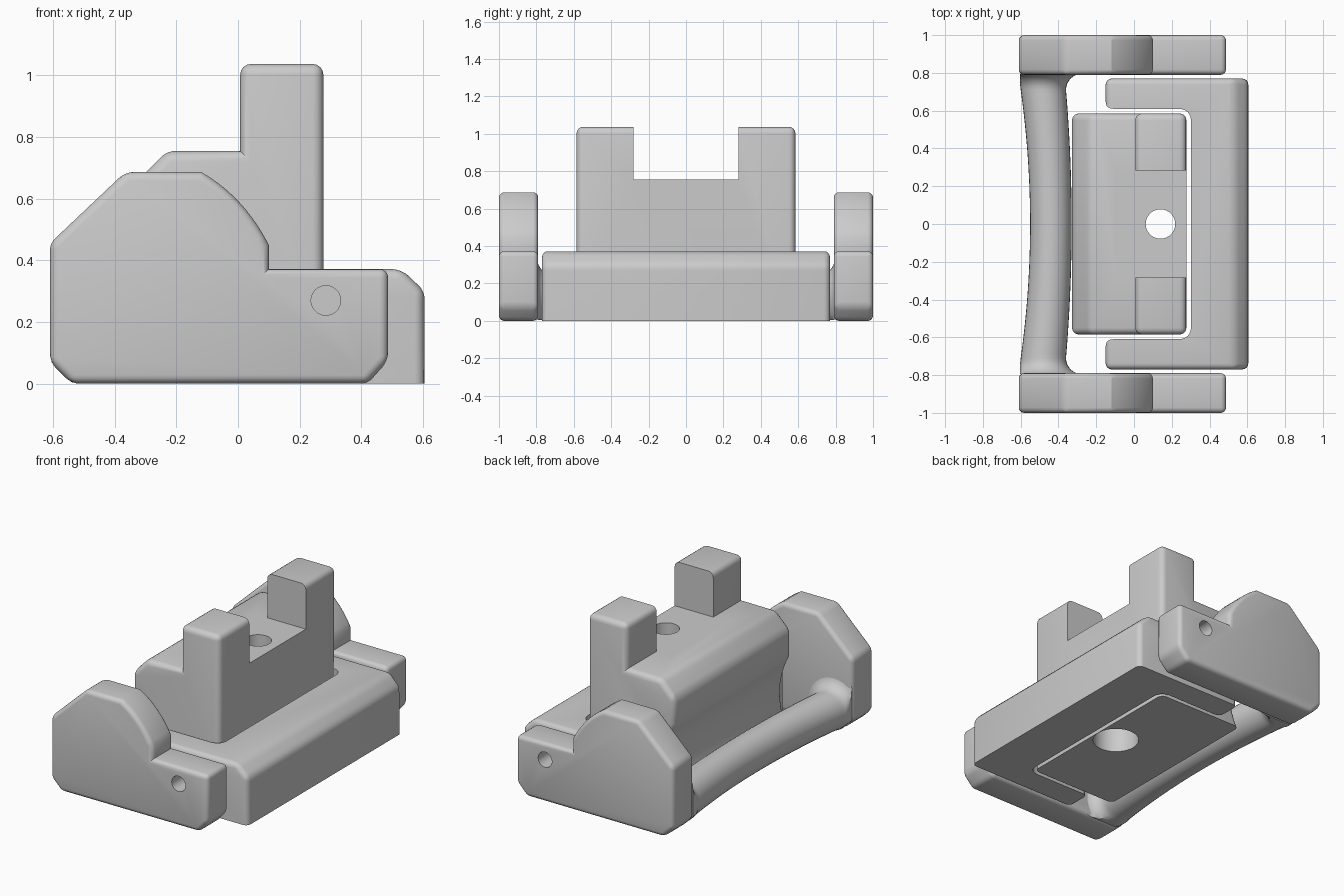
import bpy
import bmesh
import math
from mathutils import Matrix

cube = bpy.data.objects.get("Cube")
if cube:
    bpy.data.objects.remove(cube, do_unlink=True)

GREY = (0.6, 0.6, 0.6, 1.0)
grey = bpy.data.materials.new("plain grey")
grey.use_nodes = True
grey.diffuse_color = GREY
grey.node_tree.nodes["Principled BSDF"].inputs["Base Color"].default_value = GREY


def add_object(name, bm):
    bmesh.ops.recalc_face_normals(bm, faces=bm.faces)
    mesh = bpy.data.meshes.new(name)
    bm.to_mesh(mesh)
    bm.free()
    mesh.materials.append(grey)
    obj = bpy.data.objects.new(name, mesh)
    bpy.context.collection.objects.link(obj)
    return obj


def activate(obj):
    bpy.ops.object.select_all(action='DESELECT')
    obj.select_set(True)
    bpy.context.view_layer.objects.active = obj


def prism(name, profile, start, end, bevel=0.0, sharp_bottom=True, axis='Y'):
    """Extrude a profile along an axis, then round its convex edges."""
    bm = bmesh.new()
    place = (lambda a, b: (a, start, b)) if axis == 'Y' else (lambda a, b: (a, b, start))
    face = bm.faces.new([bm.verts.new(place(a, b)) for a, b in profile])
    moved = bmesh.ops.extrude_face_region(bm, geom=[face])["geom"]
    depth = end - start
    offset = (0, depth, 0) if axis == 'Y' else (0, 0, depth)
    bmesh.ops.translate(bm, vec=offset,
                        verts=[v for v in moved if isinstance(v, bmesh.types.BMVert)])
    bmesh.ops.recalc_face_normals(bm, faces=bm.faces)
    if bevel:
        edges = [e for e in bm.edges
                 if e.is_convex and e.calc_face_angle() > math.radians(35)
                 and not (sharp_bottom and all(v.co.z < 0.001 for v in e.verts))]
        bmesh.ops.bevel(bm, geom=edges, offset=bevel, offset_type='OFFSET',
                        segments=4, profile=0.5, affect='EDGES', clamp_overlap=False)
    return add_object(name, bm)


def cylinder(name, radius, depth, center, along_y=False):
    bm = bmesh.new()
    turn = Matrix.Rotation(math.pi / 2, 4, 'X') if along_y else Matrix()
    bmesh.ops.create_cone(bm, cap_ends=True, segments=40, radius1=radius, radius2=radius,
                          depth=depth, matrix=Matrix.Translation(center) @ turn)
    return add_object(name, bm)


def cut(obj, cutter):
    cutter.hide_render = True
    mod = obj.modifiers.new("cut", 'BOOLEAN')
    mod.operation = 'DIFFERENCE'
    mod.solver = 'EXACT'
    mod.object = cutter
    activate(obj)
    bpy.ops.object.modifier_apply(modifier=mod.name)
    bpy.data.objects.remove(cutter, do_unlink=True)


def bezier(p, c, q, steps=10):
    return [tuple((1 - t) ** 2 * a + 2 * t * (1 - t) * b + t * t * d
                  for a, b, d in zip(p, c, q))
            for t in (i / steps for i in range(steps + 1))]


def rect(x0, x1, z0, z1):
    return [(x0, z0), (x1, z0), (x1, z1), (x0, z1)]


parts = []

# Side plates of the lever, each with a pin hole
plate = [(-0.61, 0.07), (-0.54, 0), (0.42, 0), (0.487, 0.075), (0.487, 0.372), (0.10, 0.372)]
plate += bezier((0.10, 0.45), (0.02, 0.607), (-0.12, 0.687))
plate += [(-0.365, 0.687), (-0.61, 0.455)]
for side, word in ((-1, "right"), (1, "left")):
    y0, y1 = sorted((side * 0.79, side * 1.0))
    obj = prism(word + "_side_plate", plate, y0, y1, 0.028, sharp_bottom=False)
    cut(obj, cylinder("pin_cutter", 0.048, 0.4, (0.285, side * 0.9, 0.27), True))
    parts.append(obj)

# Bowed handle bar with flared ends
bm = bmesh.new()
rings = []
mid, flare_start, flare_r = 32, 0.71, 0.085
ys = [flare_start * i / mid for i in range(mid + 1)]
ys += [flare_start + flare_r * math.sin(math.pi / 2 * i / 8) for i in range(1, 9)]
ys = [-y for y in reversed(ys[1:])] + ys
for y in ys:
    bow = min(1, abs(y) / flare_start) ** 2
    cx, half = -0.44 - 0.04 * bow, 0.11 + 0.01 * bow
    d = max(0, abs(y) - flare_start)
    flare = flare_r - math.sqrt(max(0, flare_r ** 2 - d * d))
    ring = []
    for k in range(32):
        a = math.tau * k / 32
        x = max(-0.604, cx + (half + flare) * math.cos(a))
        z = max(0.004, 0.125 + (0.122 + flare) * math.sin(a))
        z = max(z, -0.535 - x)
        ring.append(bm.verts.new((x, y, z)))
    rings.append(ring)
for r, s in zip(rings, rings[1:]):
    for k in range(32):
        n = (k + 1) % 32
        bm.faces.new((r[k], r[n], s[n], s[k]))
bm.faces.new(rings[0])
bm.faces.new(rings[-1])
parts.append(add_object("handle_bar", bm))

# U-shaped base: a bevelled slab with a rounded pocket cut through it
slab = [(-0.15, 0), (0.605, 0), (0.605, 0.30), (0.53, 0.372), (-0.15, 0.372)]
base = prism("base_frame", slab, -0.77, 0.77, 0.032)
half = [(-0.3, 0.65), (-0.15, 0.65)]
half += bezier((-0.15, 0.65), (-0.15, 0.61), (-0.11, 0.61), 5)[1:]
half += bezier((0.23, 0.61), (0.302, 0.61), (0.302, 0.54), 8)
pocket = half + [(x, -y) for x, y in reversed(half)]
cut(base, prism("pocket_cutter", pocket, -0.1, 0.5, axis='Z'))
for side in (-1, 1):
    cut(base, cylinder("pin_cutter", 0.048, 0.2, (0.285, side * 0.8, 0.27), True))
parts.append(base)

# Centre block with two towers and a groove that clears the handle
block = [(0.277, 0), (0.277, 1.037), (0.007, 1.037), (0.007, 0.755),
         (-0.23, 0.755), (-0.328, 0.655)]
block += bezier((-0.328, 0.49), (-0.20, 0.25), (-0.32, 0.0), 12)
body = prism("centre_block", block, -0.585, 0.585, 0.035)
cut(body, prism("gap_cutter", rect(-0.1, 0.5, 0.755, 1.3), -0.282, 0.282))
cut(body, cylinder("bolt_cutter", 0.078, 2, (0.14, 0, 0.5)))
cut(body, cylinder("bolt_head_cutter", 0.135, 0.6, (0.14, 0, 0)))
parts.append(body)

for obj in parts:
    activate(obj)
    bpy.ops.object.shade_smooth_by_angle(angle=math.radians(30))
